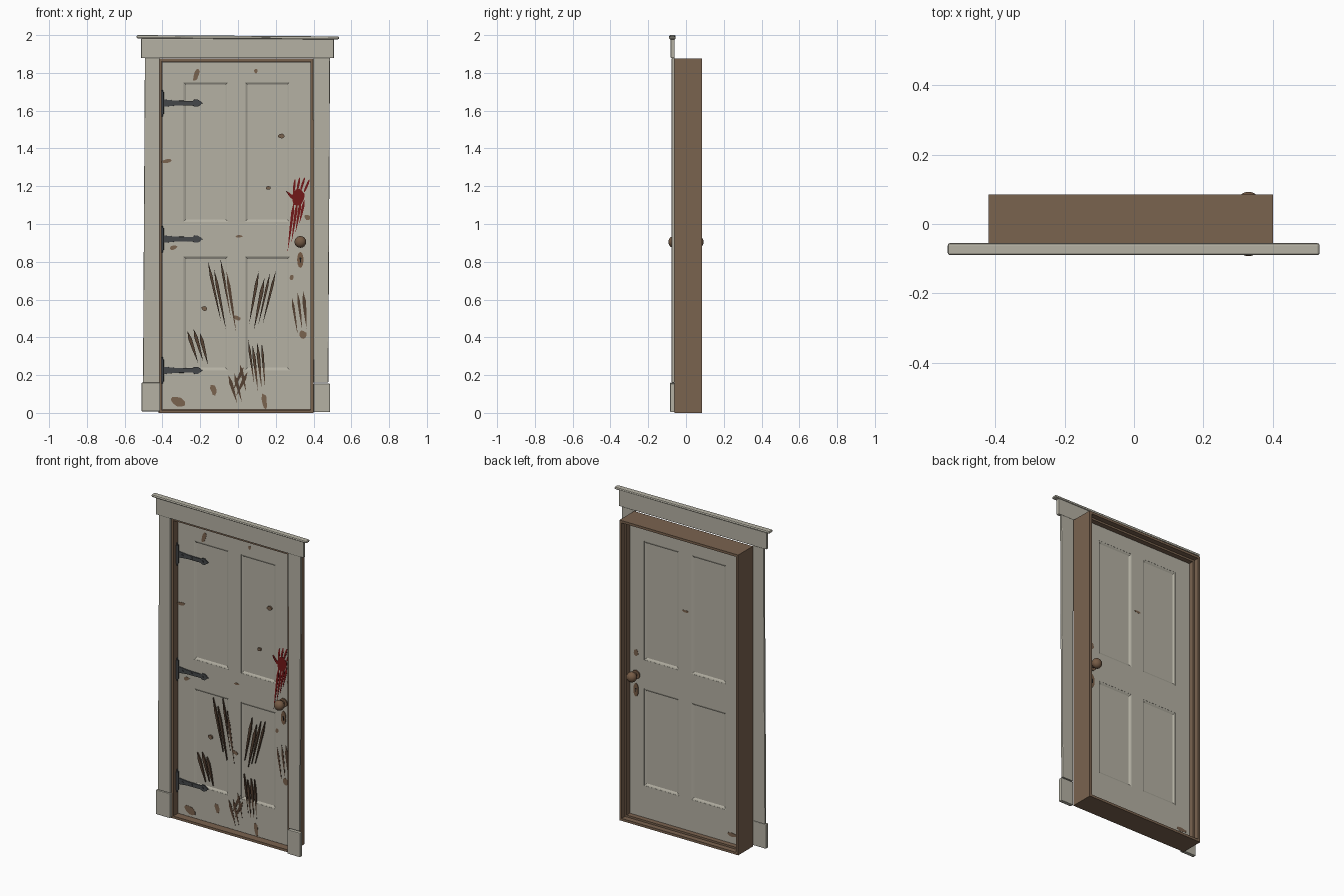
import bpy, bmesh, math, random
from mathutils import Matrix, Vector

random.seed(4)
if "Cube" in bpy.data.objects:
    bpy.data.objects.remove(bpy.data.objects["Cube"], do_unlink=True)


def material(name, *rgb):
    m = bpy.data.materials.new(name)
    m.use_nodes = True
    m.diffuse_color = (*rgb, 1)
    node = next(n for n in m.node_tree.nodes if n.type == 'BSDF_PRINCIPLED')
    node.inputs["Base Color"].default_value = (*rgb, 1)
    return m


PAINT = material("aged cream paint", .46, .44, .37)
WOOD = material("bare brown wood", .195, .125, .078)
SCRATCH = material("dark scratched wood", .09, .053, .032)
IRON = material("black iron", .06, .064, .068)
BRASS = material("old bronze", .18, .105, .06)
BLOOD = material("dark red stain", .17, .009, .009)
HOLE = material("keyhole black", .01, .01, .01)


def finish(name, bm, mat, bevel=0, smooth=False):
    bmesh.ops.recalc_face_normals(bm, faces=bm.faces)
    me = bpy.data.meshes.new(name)
    bm.to_mesh(me)
    bm.free()
    me.materials.append(mat)
    ob = bpy.data.objects.new(name, me)
    bpy.context.collection.objects.link(ob)
    if bevel:
        mod = ob.modifiers.new("Bevel", 'BEVEL')
        mod.width = bevel
        mod.segments = 2
    if smooth:
        bpy.ops.object.select_all(action='DESELECT')
        ob.select_set(True)
        bpy.context.view_layer.objects.active = ob
        bpy.ops.object.shade_smooth_by_angle(angle=math.radians(40))
    return ob


def prisms(name, outlines, y0, y1, mat, bevel=0):
    """Extrude x-z outlines along y, all in one object."""
    bm = bmesh.new()
    for pts in outlines:
        a = [bm.verts.new((x, y0, z)) for x, z in pts]
        b = [bm.verts.new((x, y1, z)) for x, z in pts]
        bm.faces.new(a)
        bm.faces.new(b[::-1])
        for i in range(len(a)):
            j = (i + 1) % len(a)
            bm.faces.new((a[i], b[i], b[j], a[j]))
    return finish(name, bm, mat, bevel)


def rect(x0, x1, z0, z1):
    return [(x0, z0), (x1, z0), (x1, z1), (x0, z1)]


def ellipse(x, z, w, h, tilt=0, n=12, rough=0):
    pts = []
    for i in range(n):
        a = 2 * math.pi * i / n
        r = 1 + random.uniform(-rough, rough)
        u, v = w / 2 * r * math.cos(a), h / 2 * r * math.sin(a)
        c, s = math.cos(tilt), math.sin(tilt)
        pts.append((x + u * c - v * s, z + u * s + v * c))
    return pts


def sliver(start, end, width):
    a, b = Vector(start), Vector(end)
    d = (b - a).normalized()
    side = Vector((-d.y, d.x)) * width / 2
    m, n = a.lerp(b, .25), a.lerp(b, .6)
    return [a, m + side, n + side * .7, b, n - side * .7, m - side]


def cylinder(bm, r, depth, loc, axis):
    rot = Matrix.Rotation(math.pi / 2, 4, 'X') if axis == 'Y' else Matrix()
    bmesh.ops.create_cone(bm, cap_ends=True, segments=20, radius1=r, radius2=r,
                          depth=depth, matrix=Matrix.Translation(loc) @ rot)


# Casing boards, plinths, head board and cap, slightly out of true
prisms("left_casing", [[(.40, .16), (.478, .16), (.487, 1.88), (.398, 1.88)]],
       -.076, -.06, PAINT, .004)
prisms("right_casing", [[(-.503, .16), (-.415, .16), (-.415, 1.88), (-.493, 1.88)]],
       -.076, -.06, PAINT, .004)
prisms("left_plinth", [rect(.40, .487, .004, .155)], -.084, -.06, PAINT, .004)
prisms("right_plinth", [rect(-.51, -.412, .008, .16)], -.084, -.06, PAINT, .004)
prisms("head_board", [rect(-.513, .508, 1.878, 1.982)], -.081, -.06, PAINT, .004)
prisms("head_cap", [[(-.537, 1.983), (.535, 1.977), (.535, 1.993), (-.537, 2.0)]],
       -.09, -.055, PAINT, .007)

# Jamb box with threshold, and the stop behind the door
L, R, TOP = -.42, .40, 1.875
T = .015


def frame(name, l, r, b, t, w, y0, y1, mat):
    prisms(name, [rect(l, l + w, b, t), rect(r - w, r, b, t),
                  rect(l + w, r - w, t - w, t), rect(l + w, r - w, b, b + w)], y0, y1, mat)


frame("jamb", L, R, 0, TOP, T, -.06, .085, WOOD)
frame("door_stop", L + T, R - T, T, TOP - T, .012, .021, .052, WOOD)

# Door: thin panel core, stiles, rails and sloped mouldings
DL, DR, DB, DT = -.402, .383, .019, 1.857
F, CORE = .02, .012
xs = [(-.29, -.052), (.036, .275)]
zs = [(.225, .83), (1.01, 1.752)]
prisms("door_panels", [rect(xs[0][0], xs[1][1], zs[0][0], zs[1][1])], -CORE, CORE, PAINT)
prisms("door_stiles", [rect(DL, xs[0][0], DB, DT), rect(xs[1][1], DR, DB, DT)], -F, F, PAINT)
prisms("door_rails", [rect(xs[0][0], xs[1][1], a, b) for a, b in
                      ((DB, zs[0][0]), (zs[0][1], zs[1][0]), (zs[1][1], DT))], -F, F, PAINT)
prisms("door_mullions", [rect(xs[0][1], xs[1][0], a, b) for a, b in zs], -F, F, PAINT)

bm = bmesh.new()
for x0, x1 in xs:
    for z0, z1 in zs:
        for s in (-1, 1):
            loops = []
            for g, y in ((0, F - .001), (.006, F - .003), (.014, CORE)):
                loops.append([bm.verts.new((x, s * y, z)) for x, z in
                              rect(x0 + g, x1 - g, z0 + g, z1 - g)])
            for a, b in zip(loops, loops[1:]):
                for i in range(4):
                    j = (i + 1) % 4
                    f = bm.faces.new((a[i], a[j], b[j], b[i]))
                    f.normal_update()
finish("panel_mouldings", bm, PAINT)

# Strap hinges
for name, z in (("top", 1.64), ("middle", .92), ("bottom", .225)):
    half = [(-.4, .02), (-.33, .013), (-.24, .012), (-.23, .019), (-.212, .019)]
    strap = half + [(-.188, 0)] + [(x, -h) for x, h in reversed(half)]
    prisms(name + "_hinge_strap", [[(x, z + h) for x, h in strap]], -.027, -F, IRON, .001)
    bm = bmesh.new()
    cylinder(bm, .009, .115, (-.402, -.026, z), 'Z')
    cylinder(bm, .005, .14, (-.402, -.026, z), 'Z')
    for x in (-.365, -.3, -.225):
        cylinder(bm, .006, .006, (x, -.028, z), 'Y')
    finish(name + "_hinge_pin", bm, IRON, smooth=True)

# Knobs and keyhole plates on both faces
KX, KZ = .33, .905
for name, s in (("front", -1), ("back", 1)):
    bm = bmesh.new()
    cylinder(bm, .027, .008, (KX, s * .023, KZ), 'Y')
    cylinder(bm, .012, .035, (KX, s * .036, KZ), 'Y')
    bmesh.ops.create_uvsphere(bm, u_segments=24, v_segments=16, radius=.031,
                              matrix=Matrix.Translation((KX, s * .065, KZ))
                              @ Matrix.Diagonal((1, .9, 1, 1)))
    finish(name + "_knob", bm, BRASS, smooth=True)
    prisms(name + "_keyhole_plate", [ellipse(KX, .81, .034, .085)], s * F, s * .024, BRASS)
    prisms(name + "_keyhole", [ellipse(KX, .817, .011, .011),
                               rect(KX - .003, KX + .003, .795, .815)],
           s * F, s * .0248, HOLE)

# Flaked paint: x, z, width, height, tilt
chips = [(-.22, 1.79, .028, .07, -.3), (.095, 1.81, .02, .024, 0), (.23, 1.465, .04, .025, 0),
         (-.38, 1.332, .055, .018, .2), (.16, 1.19, .026, .02, 0), (.005, .935, .036, .016, 0),
         (-.343, .875, .042, .026, .2), (.368, 1.035, .034, .026, -.6), (.285, .718, .022, .03, 0),
         (-.178, .553, .03, .027, 0), (.345, .413, .036, .045, .5), (-.318, .06, .075, .045, -.5),
         (-.13, .123, .03, .055, .2), (.14, .06, .028, .085, .1), (-.005, .503, .036, .024, -.5)]
prisms("front_paint_chips", [ellipse(*c, n=9, rough=.18) for c in chips], -.0212, -CORE, WOOD)
back = [(.33, 1.04, .03, .04, 0), (-.01, 1.39, .045, .016, 0), (-.335, .08, .07, .026, 0)]
prisms("back_paint_chips", [ellipse(*c, n=9, rough=.18) for c in back], CORE, .0212, WOOD)

# Claw scratches: start, end, number of strokes, spread
claws = [((-.11, .78), (-.05, .46), 4, .033), ((.155, .72), (.095, .44), 4, .03),
         ((-.235, .45), (-.185, .28), 3, .033), ((.315, .64), (.34, .44), 3, .03),
         ((.09, .37), (.115, .13), 4, .024), ((-.02, .22), (.02, .07), 3, .03),
         ((.04, .23), (-.02, .1), 2, .02)]
strokes = []
for (ax, az), (bx, bz), n, gap in claws:
    for i in range(n):
        k = (i - (n - 1) / 2) * gap
        j, w = random.uniform(-.04, .04), random.uniform(.012, .02)
        strokes.append(sliver((ax + k, az + j), (bx + k * .8, bz + j), w))
prisms("claw_scratches", strokes, -.0216, -CORE, SCRATCH)

# Smeared handprint: palm, fingers, thumb and drag streaks
hand = [ellipse(.318, 1.14, .066, .09, -.15, rough=.08), sliver((.298, 1.13), (.252, 1.178), .018)]
for i in range(4):
    x = .298 + i * .018
    hand.append(ellipse(x + i * .004, 1.2 + .012 * math.sin(i), .012, .075, -.1 - i * .1))
    hand.append(sliver((x, 1.13), (.262 + i * .021, .85 + i * .05), .015))
prisms("red_handprint", hand, -.022, -.0125, BLOOD)
